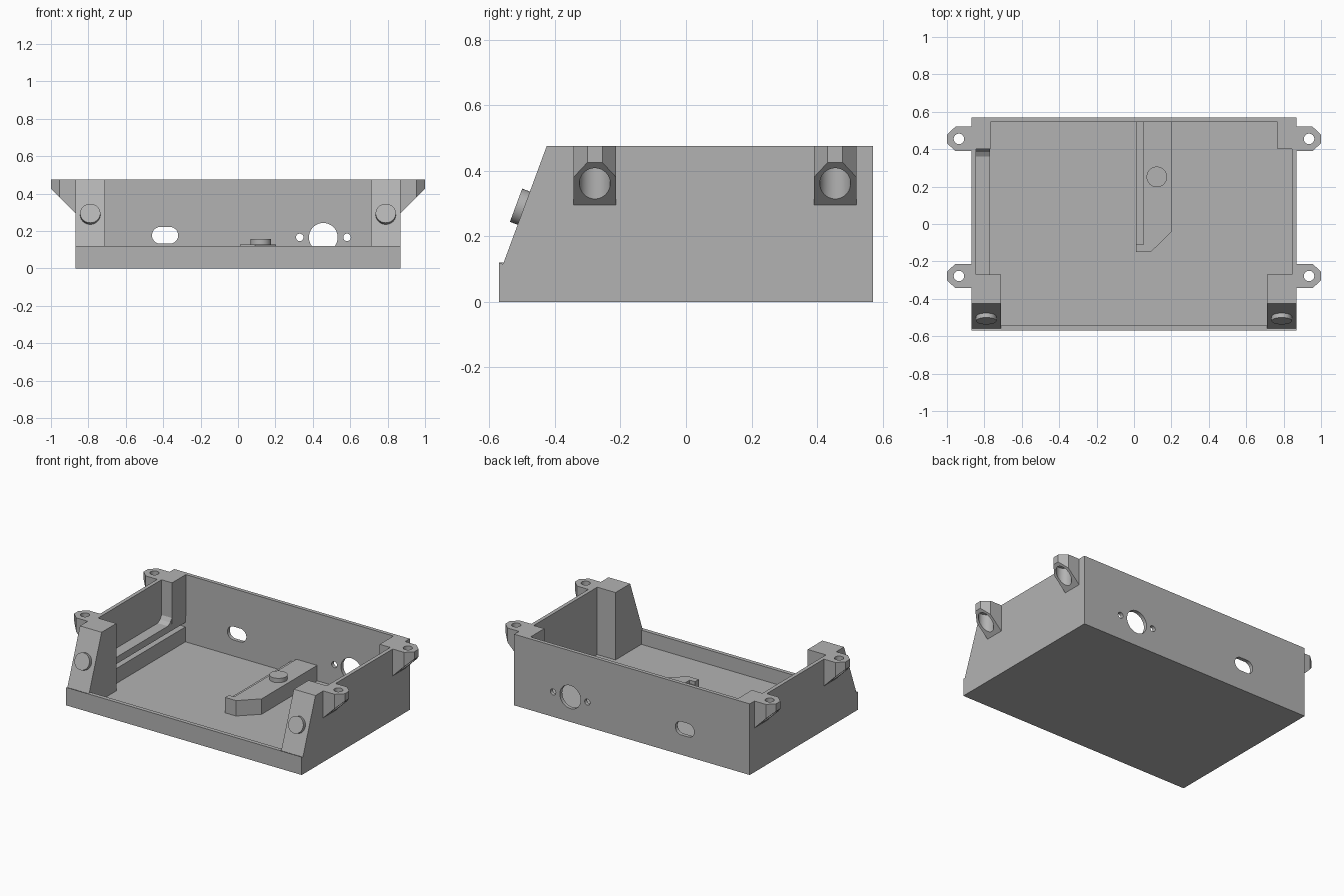
import bpy, bmesh, math
from mathutils import Vector, Matrix

if "Cube" in bpy.data.objects:
    bpy.data.objects.remove(bpy.data.objects["Cube"])

grey = bpy.data.materials.new("plain grey")
grey.diffuse_color = (0.45, 0.45, 0.45, 1)
grey.use_nodes = True
grey.node_tree.nodes["Principled BSDF"].inputs["Base Color"].default_value = grey.diffuse_color


def finish(name, bm):
    bmesh.ops.recalc_face_normals(bm, faces=bm.faces)
    me = bpy.data.meshes.new(name)
    bm.to_mesh(me)
    bm.free()
    ob = bpy.data.objects.new(name, me)
    bpy.context.collection.objects.link(ob)
    me.materials.append(grey)
    return ob


def prism(name, pts, axis, lo, hi, cut=None):
    """Extrude a 2D outline along x (points y,z), y (points x,z) or z (points x,y)."""
    def place(p, d):
        return {'x': (d, p[0], p[1]), 'y': (p[0], d, p[1]), 'z': (p[0], p[1], d)}[axis]
    bm = bmesh.new()
    a = [bm.verts.new(place(p, lo)) for p in pts]
    b = [bm.verts.new(place(p, hi)) for p in pts]
    bm.faces.new(a)
    bm.faces.new(b[::-1])
    n = len(pts)
    for i in range(n):
        bm.faces.new((a[i], a[(i + 1) % n], b[(i + 1) % n], b[i]))
    if cut:  # slice away everything on the normal side of a plane
        bmesh.ops.bisect_plane(bm, geom=bm.verts[:] + bm.edges[:] + bm.faces[:],
                               plane_co=cut[0], plane_no=cut[1], clear_outer=True)
        bmesh.ops.holes_fill(bm, edges=[e for e in bm.edges if e.is_boundary])
    return finish(name, bm)


def box(name, x0, x1, y0, y1, z0, z1):
    return prism(name, [(x0, y0), (x1, y0), (x1, y1), (x0, y1)], 'z', z0, z1)


def circle(cx, cy, r, n=40):
    return [(cx + r * math.cos(2 * math.pi * i / n), cy + r * math.sin(2 * math.pi * i / n))
            for i in range(n)]


def smooth(ob):
    bpy.ops.object.select_all(action='DESELECT')
    ob.select_set(True)
    bpy.context.view_layer.objects.active = ob
    bpy.ops.object.shade_smooth_by_angle(angle=math.radians(30))


def drill(ob, cutter):
    """Subtract a cutter, apply, and remove it."""
    cutter.hide_render = True
    m = ob.modifiers.new("hole", 'BOOLEAN')
    m.operation, m.solver, m.object = 'DIFFERENCE', 'EXACT', cutter
    bpy.context.view_layer.objects.active = ob
    bpy.ops.object.modifier_apply(modifier=m.name)
    bpy.data.objects.remove(cutter)


W, IN, T = 0.87, 0.845, 0.025     # outer half width, inner half width, floor
BACK, TOP = 0.57, 0.475

# tray floor and low front lip
box("floor", -IN, IN, -BACK, 0.545, 0, T)
box("front_lip", -0.71, 0.71, -BACK, -0.543, T, 0.12)

# back wall with a slot, a round port and two screw holes
wall = box("back_wall", -W, W, 0.545, BACK, 0, TOP)
slot = [(-0.39 + math.copysign(0.025, math.cos(a)) + 0.045 * math.cos(a), 0.177 + 0.045 * math.sin(a))
        for a in [2 * math.pi * (i + 0.5) / 32 for i in range(32)]]
outlines = [slot, circle(0.456, 0.166, 0.077), circle(0.33, 0.166, 0.02, 24), circle(0.583, 0.166, 0.02, 24)]
for o in outlines:
    drill(wall, prism("cutter", o, 'y', 0.5, 0.62))
smooth(wall)

# slope of the front posts and side walls
slope = [(-0.425, TOP), (-0.558, 0.115), (-BACK, 0.12)]
normal = Vector((0, -0.36, 0.133)).normalized()

for s, side in ((1, "right"), (-1, "left")):
    prism(side + "_side_wall", [(-BACK, 0), (0.545, 0), (0.545, TOP)] + slope, 'x', s * IN, s * W)
    prism(side + "_front_post", [(-BACK, T), (-0.27, T), (-0.27, TOP)] + slope, 'x', s * 0.71, s * IN)
    box(side + "_back_post", s * 0.767, s * IN, 0.40, 0.545, T if s > 0 else 0.2, TOP)

    # round stud standing out of the sloped post face
    bm = bmesh.new()
    bmesh.ops.create_cone(bm, cap_ends=True, segments=40, radius1=0.054, radius2=0.054, depth=0.05,
                          matrix=Matrix.Translation((s * 0.79, -0.495, 0.286))
                          @ normal.to_track_quat('Z', 'Y').to_matrix().to_4x4())
    smooth(finish(side + "_stud", bm))

    # mounting ears: clipped corners, slanted underside, counterbored hole
    for y, end in ((0.455, "back"), (-0.278, "front")):
        plan = [(s * W, y - 0.065), (s * 0.955, y - 0.065), (s, y - 0.023),
                (s, y + 0.023), (s * 0.955, y + 0.065), (s * W, y + 0.065)]
        ear = prism(f"{side}_{end}_ear", plan, 'z', 0.28, TOP,
                    cut=((s * W, 0, 0.295), (s, 0, -1)))
        drill(ear, prism("cutter", circle(s * 0.936, y, 0.047), 'z', 0.2, 0.44))
        drill(ear, prism("cutter", circle(s * 0.936, y, 0.028), 'z', 0.2, 0.6))
        smooth(ear)

# left inner rails with a narrow slot between them
box("lower_rail", -IN, -0.77, -0.27, 0.545, T, 0.125)
prism("upper_rail", [(-0.27, 0.155), (0.545, 0.155), (0.545, 0.2), (0.40, 0.2), (0.40, 0.24),
                     (0.385, 0.215), (0.36, 0.2), (-0.27, 0.2)], 'x', -IN, -0.77)

# support block with a stepped edge and a locating pin
prism("support_block", [(0.05, 0.545), (0.05, -0.11), (0.01, -0.11), (0.01, -0.15),
                        (0.09, -0.15), (0.203, -0.04), (0.203, 0.545)], 'z', T, 0.128)
box("support_step", 0.01, 0.05, -0.11, 0.545, T, 0.105)
smooth(prism("locating_pin", circle(0.122, 0.252, 0.055), 'z', 0.12, 0.157))
